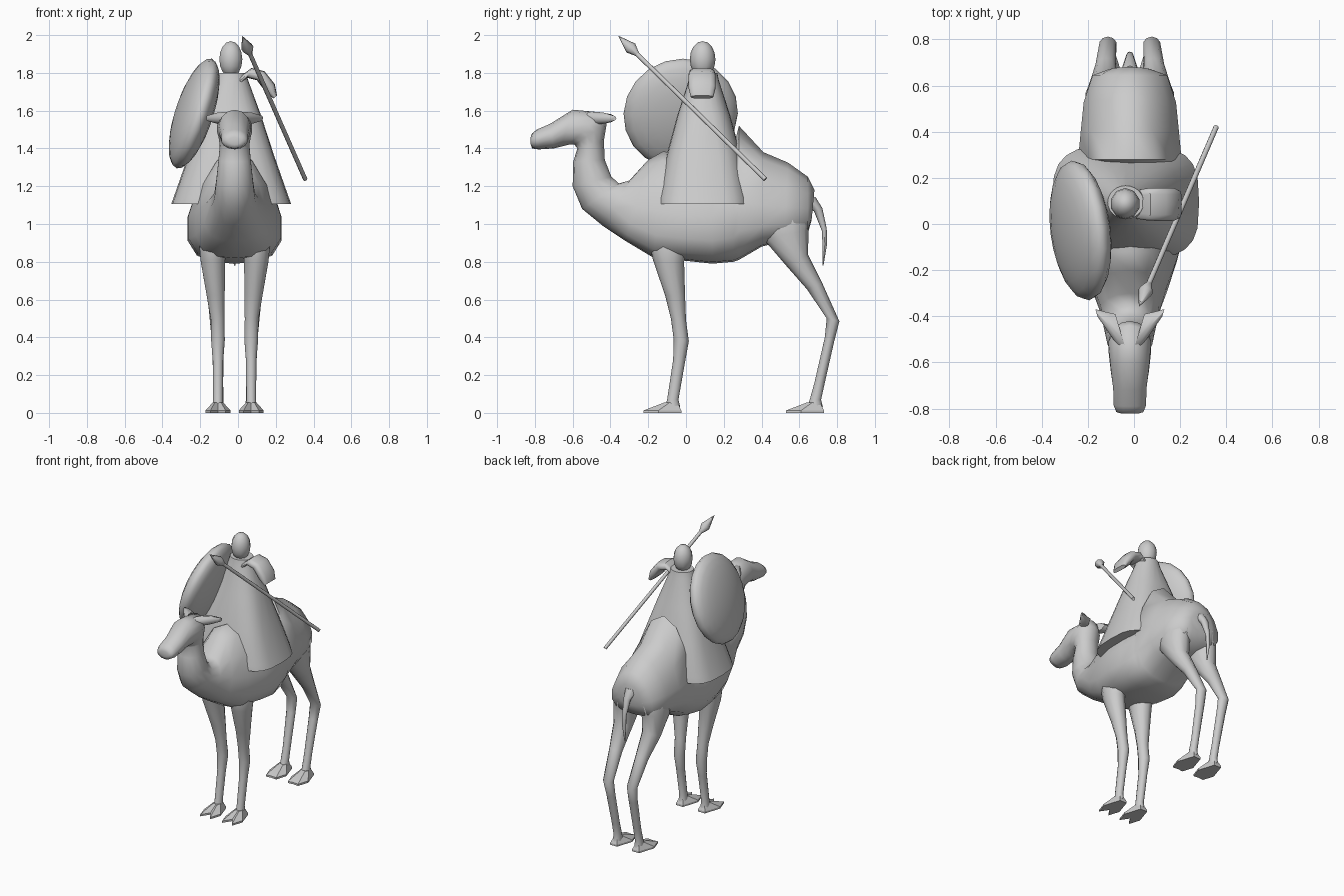
import bpy, bmesh, math
from mathutils import Vector as V, Matrix

CX = -0.018  # camel's centre line


def finish(name, bm, angle=50):
    bmesh.ops.recalc_face_normals(bm, faces=bm.faces)
    me = bpy.data.meshes.new(name)
    bm.to_mesh(me)
    bm.free()
    ob = bpy.data.objects.new(name, me)
    bpy.context.collection.objects.link(ob)
    bpy.ops.object.select_all(action='DESELECT')
    ob.select_set(True)
    bpy.context.view_layer.objects.active = ob
    bpy.ops.object.shade_smooth_by_angle(angle=math.radians(angle))
    return ob


def ellipse(c, a, b, n=12, k=0.0, e=1.0):
    """Ring round c; k pulls the widest point towards -a, e < 1 squares the corners."""
    out = []
    for i in range(n):
        t = 2 * math.pi * i / n
        v, h = math.cos(t), math.sin(t)
        v, h = (math.copysign(abs(q) ** e, q) for q in (v, h))
        out.append(V(c) + V(a) * (v - k * (1 - v * v)) + V(b) * h)
    return out


def loft(name, rings, angle=50):
    bm = bmesh.new()
    vs = [[bm.verts.new(p) for p in r] for r in rings]
    n = len(vs[0])
    for r, s in zip(vs, vs[1:]):
        for i in range(n):
            j = (i + 1) % n
            bm.faces.new((r[i], r[j], s[j], s[i]))
    bm.faces.new(vs[0])
    bm.faces.new(vs[-1])
    return finish(name, bm, angle)


def span(y1, z1, y2, z2, hw, x=CX, n=14, k=0.0):
    """Ring between two profile points in the side plane."""
    p, q = V((x, y1, z1)), V((x, y2, z2))
    return ellipse((p + q) / 2, (p - q) / 2, (hw, 0, 0), n, k)


# Camel torso, neck and head: top point, bottom point, half width
torso = [(.68, 1.18, .665, 1.02, .09), (.645, 1.25, .645, .95, .165),
         (.54, 1.325, .52, .91, .205), (.41, 1.38, .40, .88, .218),
         (.28, 1.52, .28, .81, .23), (.25, 1.40, .25, .80, .235),
         (.14, 1.36, .14, .79, .255), (0, 1.36, 0, .805, .25),
         (-.12, 1.385, -.17, .82, .21), (-.20, 1.34, -.32, .91, .165)]
neck_head = [(-.30, 1.23, -.44, .99, .13), (-.355, 1.215, -.55, 1.08, .11),
             (-.395, 1.25, -.60, 1.20, .10), (-.43, 1.34, -.597, 1.33, .088),
             (-.435, 1.44, -.575, 1.40, .08), (-.42, 1.53, -.59, 1.42, .088),
             (-.44, 1.59, -.62, 1.42, .095), (-.60, 1.605, -.66, 1.41, .085),
             (-.72, 1.53, -.70, 1.40, .074), (-.79, 1.50, -.78, 1.395, .072),
             (-.815, 1.48, -.815, 1.40, .06), (-.822, 1.46, -.822, 1.42, .035)]
loft("camel_body", [span(*s, k=.37) for s in torso] + [span(*s) for s in neck_head], 65)

# Legs: front point, back point, side offset, half width
front = [(-.17, 1.02, .02, 1.02, .09, .07), (-.20, .93, .02, .93, .11, .085),
         (-.175, .81, -.01, .80, .115, .068),
         (-.11, .62, -.005, .62, .10, .05), (-.08, .50, 0, .49, .09, .038),
         (-.065, .39, .015, .38, .088, .038), (-.068, .28, -.005, .27, .088, .029),
         (-.10, .07, -.04, .07, .088, .027), (-.11, .03, -.03, .03, .088, .03)]
hind = [(.42, 1.16, .62, 1.16, .08, .06), (.36, 1.05, .665, 1.06, .10, .09),
        (.41, .92, .65, .97, .113, .083), (.53, .78, .645, .84, .115, .065),
        (.64, .655, .72, .69, .105, .046), (.745, .50, .812, .485, .095, .038),
        (.735, .40, .785, .38, .09, .033), (.68, .16, .735, .16, .086, .027),
        (.655, .07, .715, .07, .086, .028), (.64, .03, .725, .03, .086, .03)]


def toes(notch):
    """Foot outline: sideways, distance from the heel."""
    return [(-.028, 0), (.028, 0), (.066, -.12), (.04, -.2),
            (0, notch), (-.04, -.2), (-.066, -.12)]


for side, s in (("right", 1), ("left", -1)):
    for part, data, heel, notch in (("front", front, -.025, -.14), ("hind", hind, .73, -.195)):
        loft(f"{side}_{part}_leg", [span(*d[:4], d[5], CX + s * d[4], 10) for d in data], 65)
        cx = CX + s * .088
        rings = [[V((cx + x, heel + y, z)) for x, y in toes(notch)] for z in (0, .013)]
        rings.append([V((cx + x * .42, heel - .02 + y * .35, .055)) for x, y in toes(notch)])
        loft(f"{side}_{part}_foot", rings, 25)
    # Ears flare back and outwards from the crown
    loft(f"{side}_ear", [ellipse((CX + s * x, y, z), (0, 0, h), (s * w * .3, w, 0), 8)
                         for x, y, z, h, w in ((.03, -.50, 1.56, .035, .11),
                                               (.09, -.44, 1.56, .03, .06),
                                               (.145, -.385, 1.56, .014, .016))])

# Tail
loft("tail", [ellipse((CX, y, z), (0, r, r * .4), (r * 1.2, 0, 0), 8)
              for y, z, r in ((.65, 1.13, .035), (.70, 1.075, .022), (.732, .97, .013),
                              (.735, .89, .012), (.725, .78, .003))])

# Rider's robe, spread square over the camel's back: height, half width, half depth, squareness
loft("robe", [ellipse((-.036, .094, z), (a, 0, 0), (0, b, 0), 24, e=e)
              for z, a, b, e in ((1.105, .318, .25, .6), (1.14, .305, .248, .6),
                                 (1.36, .228, .198, .65), (1.575, .158, .14, .8),
                                 (1.76, .09, .08, 1), (1.80, .078, .072, 1))])

# Rider's wrapped head
bm = bmesh.new()
bmesh.ops.create_uvsphere(bm, u_segments=10, v_segments=8, radius=1,
                          matrix=Matrix.Translation((-.038, .088, 1.872)) @ Matrix.Diagonal((.064, .068, .096, 1)))
finish("rider_head", bm)

# Flat draped sleeve
loft("sleeve", [ellipse((x, .085, z), (dx, 0, dz), (0, w, 0), 12, e=.7)
                for x, z, dx, dz, w in ((.0, 1.75, .01, .03, .06), (.06, 1.80, .012, .026, .07),
                                        (.12, 1.785, .02, .024, .072), (.17, 1.72, .025, .02, .072),
                                        (.197, 1.672, .01, .008, .06))])

# Lens-shaped round shield, tilted outwards
normal = V((-.95, -.12, .31)).normalized()
rot = normal.to_track_quat('Z', 'Y').to_matrix().to_4x4()
bm = bmesh.new()
bmesh.ops.create_uvsphere(bm, u_segments=20, v_segments=12, radius=1)
bmesh.ops.transform(bm, verts=bm.verts[:],
                    matrix=Matrix.Translation((-.232, -.028, 1.585)) @ rot @ Matrix.Diagonal((.305, .305, .095, 1)))
finish("shield", bm)

# Spear: shaft and leaf-shaped point
tip, tail = V((.022, -.357, 1.995)), V((.356, .42, 1.237))
d = (tail - tip).normalized()
u = d.orthogonal().normalized()
w = d.cross(u)
length = (tail - tip).length
loft("spear_shaft", [ellipse(tip + d * t, u * .012, w * .012, 8) for t in (.1, length)])
loft("spear_head", [ellipse(tip + d * t, u * r, w * r, 8)
                    for t, r in ((0, .001), (.095, .033), (.145, .012))])
